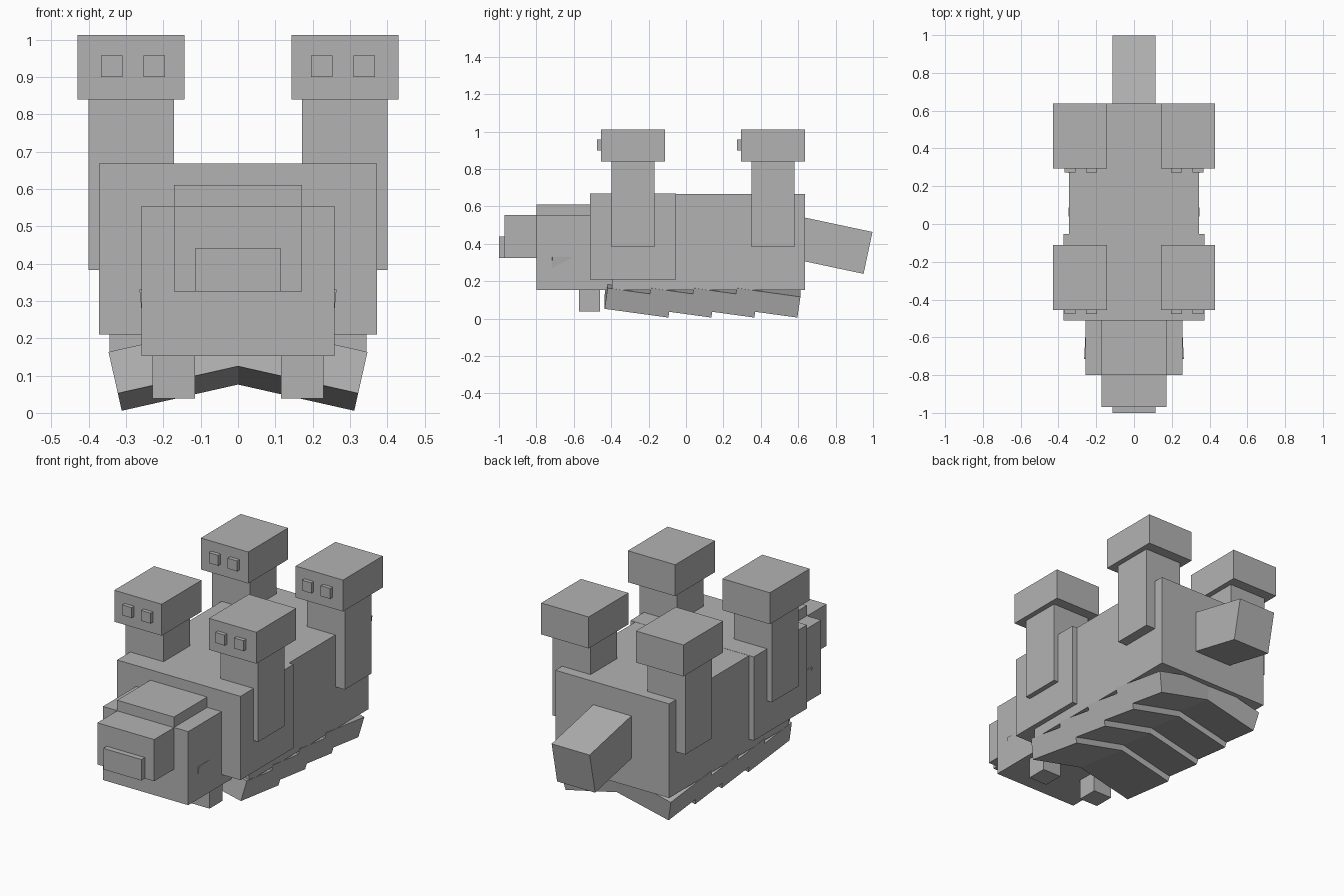
import bpy, bmesh, math
from mathutils import Matrix, Vector

cube = bpy.data.objects.get("Cube")
if cube:
    bpy.data.objects.remove(cube, do_unlink=True)

grey = bpy.data.materials.new("plain grey")
grey.use_nodes = True
COLOUR = (0.45, 0.45, 0.45, 1)
grey.diffuse_color = COLOUR
grey.node_tree.nodes["Principled BSDF"].inputs["Base Color"].default_value = COLOUR


def box(name, x, y, z, mirror=False, matrix=Matrix()):
    """Box spanning the x, y, z ranges, then moved by matrix, optionally mirrored across x."""
    ranges = (x, y, z)
    size = [b - a for a, b in ranges]
    centre = Vector([(a + b) / 2 for a, b in ranges])
    bm = bmesh.new()
    bmesh.ops.create_cube(bm, size=1, matrix=matrix @ Matrix.Translation(centre) @ Matrix.Diagonal((*size, 1)))
    mesh = bpy.data.meshes.new(name)
    bm.to_mesh(mesh)
    bm.free()
    mesh.materials.append(grey)
    obj = bpy.data.objects.new(name, mesh)
    bpy.context.collection.objects.link(obj)
    if mirror:
        mod = obj.modifiers.new("mirror", 'MIRROR')
        mod.use_mirror_merge = False
    return obj


def rot(degrees, axis):
    return Matrix.Rotation(math.radians(degrees), 4, axis)


# Body and the wider collar around its front
box("body", (-0.344, 0.344), (-0.396, 0.637), (0.152, 0.667))
box("collar", (-0.373, 0.373), (-0.512, -0.053), (0.21, 0.668))

# Head with brow, snout and nose
box("head", (-0.258, 0.258), (-0.799, -0.39), (0.152, 0.554))
box("brow", (-0.172, 0.172), (-0.799, -0.50), (0.55, 0.611))
box("snout", (-0.172, 0.172), (-0.97, -0.79), (0.325, 0.553))
box("nose", (-0.115, 0.115), (-1.0, -0.96), (0.325, 0.44))

# Sunken cheek blocks whose upper front corners just break the head sides
cheek = Matrix.Translation((0.264, -0.715, 0.33)) @ rot(3, 'Z') @ rot(5.7, 'Y')
box("cheek", (-0.115, 0), (0, 0.115), (-0.115, 0), True, cheek)

# Small front feet
box("front_foot", (0.115, 0.229), (-0.573, -0.459), (0.039, 0.16), True)

# Tail dropping away from the rear
tail = Matrix.Translation((0, 0.637, 0.54)) @ rot(-12, 'X')
box("tail", (-0.115, 0.115), (-0.09, 0.368), (-0.229, 0), False, tail)

# Towers with hooded tops and raised eyes, front pair and rear pair
for label, y in (("front", -0.455), ("rear", 0.293)):
    box(label + "_neck", (0.172, 0.401), (y + 0.057, y + 0.286), (0.383, 0.85), True)
    box(label + "_tower_head", (0.143, 0.43), (y, y + 0.344), (0.84, 1.012), True)
    for side, x in (("inner", 0.196), ("outer", 0.31)):
        box(f"{label}_{side}_eye", (x, x + 0.057), (y - 0.021, y + 0.02), (0.9, 0.957), True)

# Overlapping belly plates, each a shallow ridge sloping down to the rear
for i in range(4):
    plate = Matrix.Translation((0, -0.435 + 0.23 * i, 0.125)) @ rot(12.7, 'Y') @ rot(-8, 'X')
    box(f"belly_plate_{i + 1}", (-0.012, 0.33), (0, 0.344), (0, 0.1147), True, plate)
